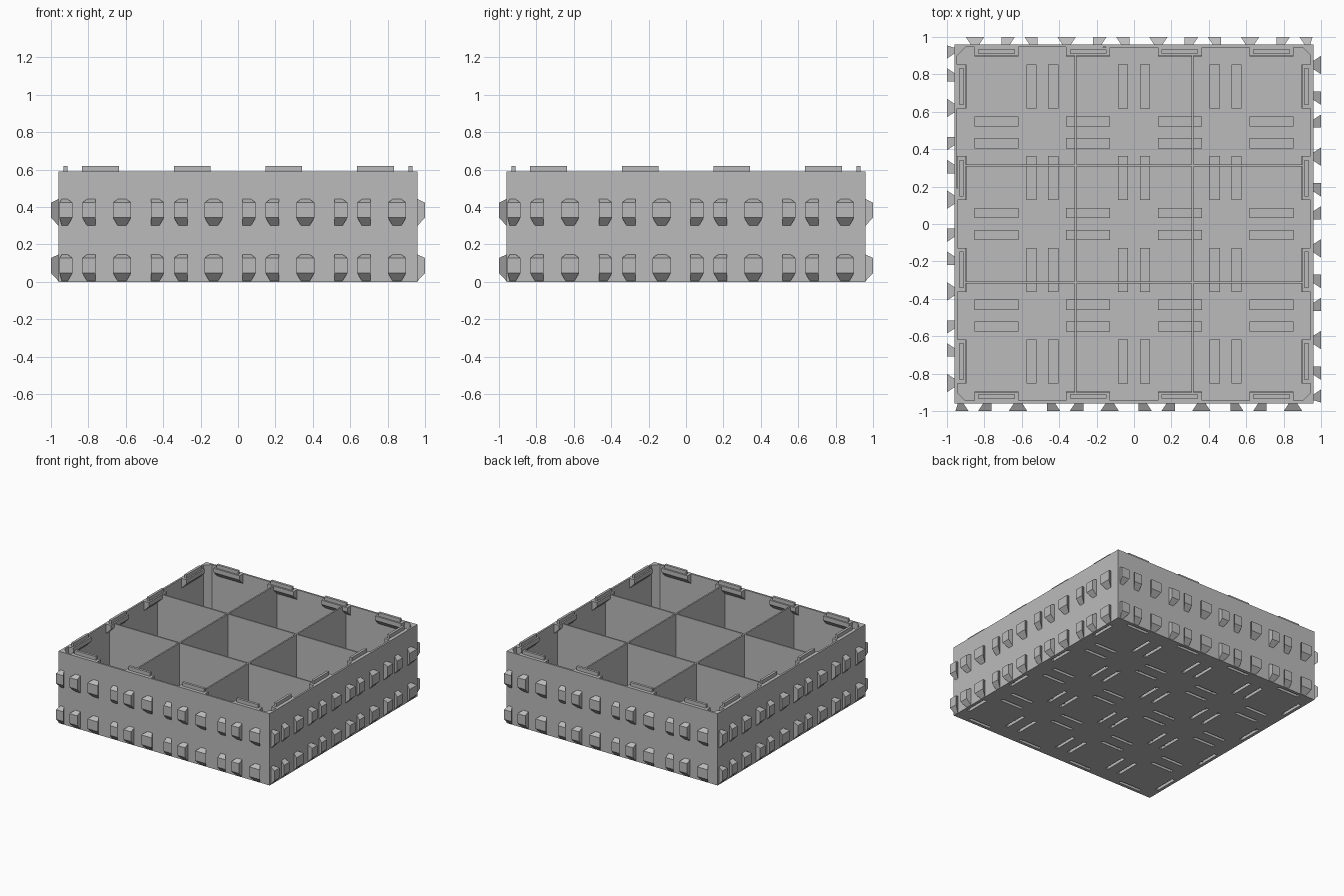
import bpy, bmesh, math
from mathutils import Matrix

if "Cube" in bpy.data.objects:
    bpy.data.objects.remove(bpy.data.objects["Cube"], do_unlink=True)

GREY = (0.5, 0.5, 0.5, 1)
grey = bpy.data.materials.new("plain grey")
grey.use_nodes = True
grey.diffuse_color = GREY
grey.node_tree.nodes["Principled BSDF"].inputs["Base Color"].default_value = GREY

HALF, INNER, TOP, FLOOR = 0.96, 0.945, 0.59, 0.015
PITCH = 0.49                                   # spacing of the module grid
CENTRES = [(i - 1.5) * PITCH for i in range(4)]
LOCK = 0.922                                   # distance of edge tabs from centre


def finish(name, bm):
    bmesh.ops.recalc_face_normals(bm, faces=bm.faces)
    mesh = bpy.data.meshes.new(name)
    bm.to_mesh(mesh)
    bm.free()
    mesh.materials.append(grey)
    obj = bpy.data.objects.new(name, mesh)
    bpy.context.collection.objects.link(obj)
    return obj


def box(bm, x0, x1, y0, y1, z0, z1):
    hull(bm, [(x0, x1, y0, z0, z1), (x0, x1, y1, z0, z1)])


def hull(bm, sections):
    """Solid between two upright rectangles, each (x0, x1, y, z0, z1)."""
    rings = [[bm.verts.new(p) for p in ((a, y, c), (b, y, c), (b, y, d), (a, y, d))]
             for a, b, y, c, d in sections]
    for ring in rings:
        bm.faces.new(ring)
    for i in range(4):
        j = (i + 1) % 4
        bm.faces.new((rings[0][i], rings[0][j], rings[1][j], rings[1][i]))


def four_sides(bm):
    """Repeat the front geometry on the other three sides."""
    source = list(bm.verts) + list(bm.edges) + list(bm.faces)
    for turn in range(1, 4):
        new = bmesh.ops.duplicate(bm, geom=source)["geom"]
        verts = [g for g in new if isinstance(g, bmesh.types.BMVert)]
        bmesh.ops.rotate(bm, verts=verts, cent=(0, 0, 0),
                         matrix=Matrix.Rotation(turn * math.pi / 2, 3, "Z"))


# Outer walls with chamfered inner corners
bm = bmesh.new()
cut = 0.9
mid = (cut + INNER) / 2
plan = [(-HALF, -HALF), (HALF, -HALF), (mid, -mid),
        (cut, -INNER), (-cut, -INNER), (-mid, -mid)]
bm.faces.new([bm.verts.new((x, y, FLOOR)) for x, y in plan])
four_sides(bm)
bmesh.ops.remove_doubles(bm, verts=bm.verts, dist=0.0001)
raised = bmesh.ops.extrude_face_region(bm, geom=list(bm.faces))["geom"]
bmesh.ops.translate(bm, vec=(0, 0, TOP - FLOOR),
                    verts=[g for g in raised if isinstance(g, bmesh.types.BMVert)])
finish("outer_walls", bm)

# Compartment dividers
bm = bmesh.new()
for s in (-0.313, 0.313):
    box(bm, s - 0.006, s + 0.006, -INNER, INNER, FLOOR, TOP - 0.004)
    box(bm, -INNER, INNER, s - 0.006, s + 0.006, FLOOR, TOP - 0.004)
finish("dividers", bm)

# Sloped ledges under the rim, and the stacking tabs on them
bm = bmesh.new()
for c in CENTRES:
    hull(bm, [(c - 0.118, c + 0.118, -INNER, 0.51, TOP),
              (c - 0.118, c + 0.118, -0.9, 0.555, TOP)])
four_sides(bm)
finish("tab_ledges", bm)

bm = bmesh.new()
for c in CENTRES:
    box(bm, c - 0.098, c + 0.098, -LOCK - 0.01, -LOCK + 0.01, TOP, 0.62)
four_sides(bm)
finish("stacking_tabs", bm)

# Positions of the stacking pockets in the floor: along x or along y
rows = [-LOCK, LOCK] + [k * PITCH + s * 0.058 for k in (-1, 0, 1) for s in (-1, 1)]


def pockets(bm, length, width, z0, z1):
    for c in CENTRES:
        for r in rows:
            box(bm, c - length, c + length, r - width, r + width, z0, z1)
            box(bm, r - width, r + width, c - length, c + length, z0, z1)


bm = bmesh.new()
pockets(bm, 0.1, 0.013, -0.02, 0.036)
cutter = finish("pocket_cutter", bm)
cutter.hide_render = True
cutter.hide_viewport = True

bm = bmesh.new()
box(bm, -HALF, HALF, -HALF, HALF, 0, FLOOR)
floor = finish("floor", bm)

bm = bmesh.new()
pockets(bm, 0.118, 0.027, FLOOR, 0.046)
covers = finish("pocket_covers", bm)

for obj in (floor, covers):
    mod = obj.modifiers.new("pockets", "BOOLEAN")
    mod.operation = "DIFFERENCE"
    mod.solver = "EXACT"
    mod.object = cutter

# Dovetail pegs: two half pegs and one full peg per module, in two rows
FLARE = 0.026
bm = bmesh.new()
for z in (0.004, 0.3):
    for i, c in enumerate(CENTRES):
        corner = FLARE / 2 if i == 0 else 0
        pegs = [(c - 0.22, c - 0.15, corner, FLARE),
                (c - 0.098, c - 0.026, FLARE, 0),
                (c + 0.066, c + 0.164, FLARE, FLARE)]
        for x0, x1, left, right in pegs:
            hull(bm, [(x0 + left, x1 - right, -HALF, z, z + 0.142),
                      (x0, x1, -1, z + 0.043, z + 0.123)])
four_sides(bm)
finish("side_pegs", bm)
